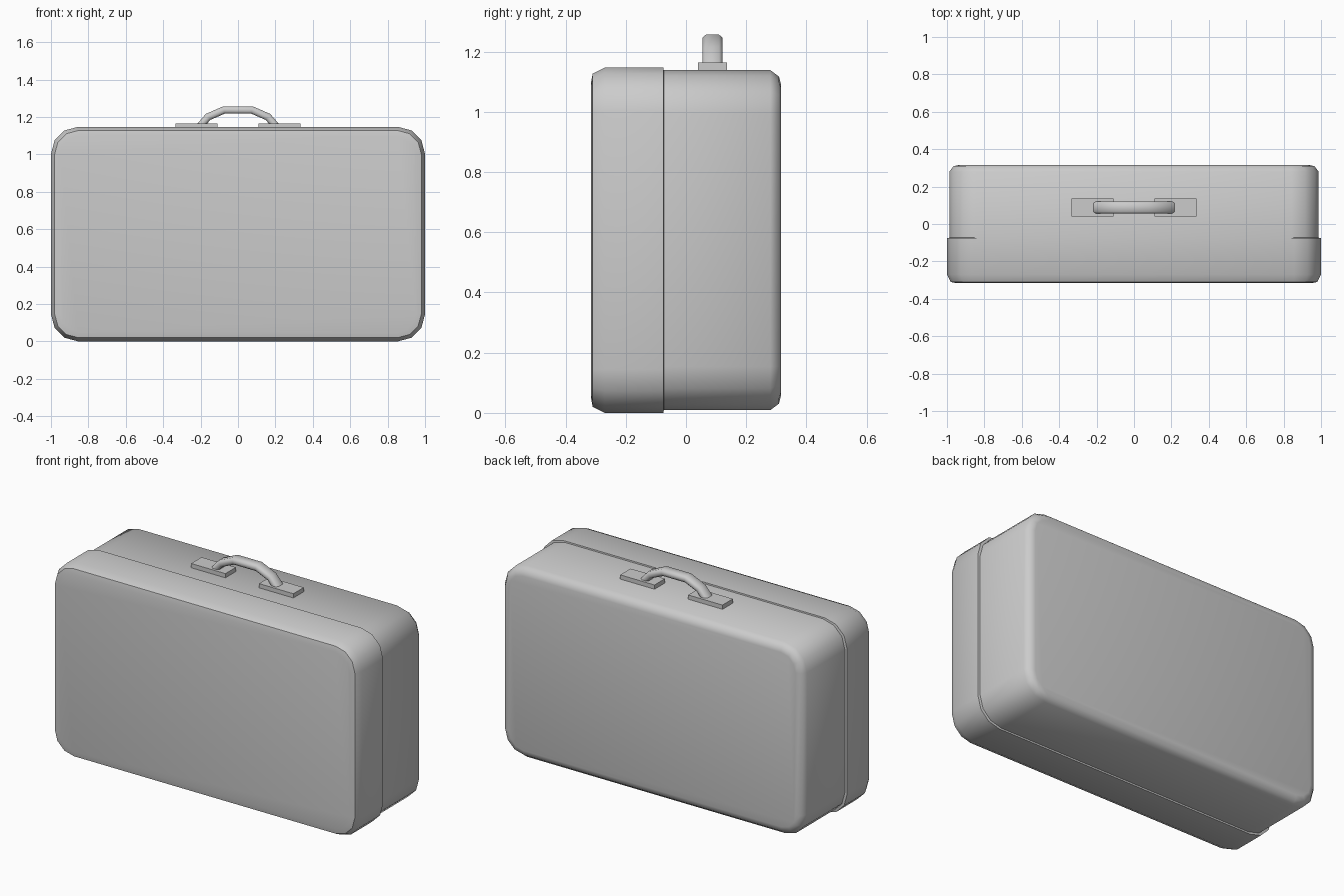
import bpy, bmesh, math
from mathutils import Vector

if "Cube" in bpy.data.objects:
    bpy.data.objects.remove(bpy.data.objects["Cube"])


def make_object(name, bm, angle):
    bmesh.ops.recalc_face_normals(bm, faces=bm.faces)
    mesh = bpy.data.meshes.new(name)
    bm.to_mesh(mesh)
    bm.free()
    ob = bpy.data.objects.new(name, mesh)
    bpy.context.collection.objects.link(ob)
    bpy.ops.object.select_all(action='DESELECT')
    ob.select_set(True)
    bpy.context.view_layer.objects.active = ob
    bpy.ops.object.shade_smooth_by_angle(angle=math.radians(angle))
    return ob


def rounded_ring(y, half_w, z0, z1, inset, radius=0.145, seg=3):
    w, lo, hi, r = half_w - inset, z0 + inset, z1 - inset, radius - inset
    pts = []
    for cx, cz, start in ((w - r, hi - r, 0), (-w + r, hi - r, 90),
                          (-w + r, lo + r, 180), (w - r, lo + r, 270)):
        for i in range(seg + 1):
            a = math.radians(start + 90 * i / seg)
            pts.append((cx + r * math.cos(a), y, cz + r * math.sin(a)))
    return pts


def loft(name, rings, angle, cap_start=True, cap_end=True):
    bm = bmesh.new()
    loops = [[bm.verts.new(p) for p in ring] for ring in rings]
    n = len(loops[0])
    for a, b in zip(loops, loops[1:]):
        for i in range(n):
            j = (i + 1) % n
            bm.faces.new((a[i], a[j], b[j], b[i]))
    if cap_start:
        bm.faces.new(loops[0])
    if cap_end:
        bm.faces.new(loops[-1])
    return make_object(name, bm, angle)


# Front shell: slightly larger, with a lip that overlaps the back shell
front_steps = [(-0.316, 0.05), (-0.31, 0.02), (-0.27, 0), (-0.075, 0), (-0.073, 0.015)]
loft("front_shell", [rounded_ring(y, 1.0, 0.0, 1.147, d) for y, d in front_steps],
     50, cap_end=False)

# Back shell
back_steps = [(-0.075, 0), (0.28, 0), (0.309, 0.022), (0.316, 0.05)]
loft("back_shell", [rounded_ring(y, 0.987, 0.009, 1.139, d) for y, d in back_steps],
     50, cap_start=False)

# Handle plates, mirrored left and right
HANDLE_Y = 0.088
for side, name in ((-1, "handle_plate_left"), (1, "handle_plate_right")):
    bm = bmesh.new()
    bmesh.ops.create_cube(bm, size=1)
    for v in bm.verts:
        v.co = Vector((side * 0.222 + v.co.x * 0.224,
                       HANDLE_Y + v.co.y * 0.097,
                       1.149 + v.co.z * 0.03))
    make_object(name, bm, 30)

# Handle: flattened eight-sided section swept along an arch
half = [(0.205, 1.148), (0.16, 1.2), (0.075, 1.237)]
path = [Vector((-x, 0, z)) for x, z in half] + [Vector((x, 0, z)) for x, z in half[::-1]]
section = [(0.033, 0.009), (0.022, 0.02), (-0.022, 0.02), (-0.033, 0.009),
           (-0.033, -0.009), (-0.022, -0.02), (0.022, -0.02), (0.033, -0.009)]
rings = []
for i, p in enumerate(path):
    before = (p - path[i - 1]).normalized() if i else Vector()
    after = (path[i + 1] - p).normalized() if i < len(path) - 1 else Vector()
    t = (before + after).normalized()
    normal = Vector((-t.z, 0, t.x))
    rings.append([p + normal * b + Vector((0, HANDLE_Y + a, 0)) for a, b in section])
loft("handle", rings, 50)
